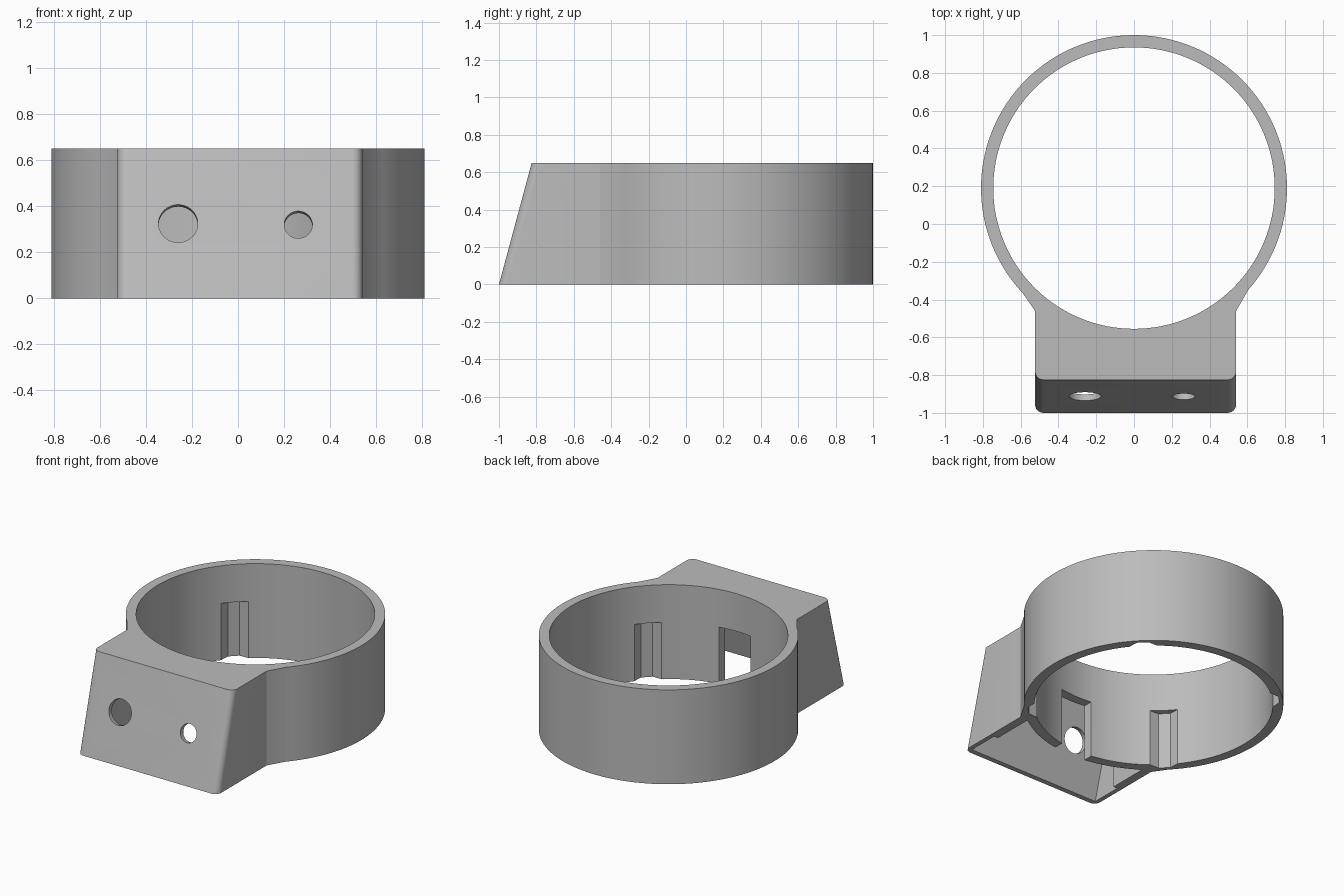
import bpy, bmesh, math
from mathutils import Vector, Matrix

if "Cube" in bpy.data.objects:
    bpy.data.objects.remove(bpy.data.objects["Cube"], do_unlink=True)

H = 0.65                       # overall height
CY = 0.19                      # ring centre in y
R_OUT, R_IN = 0.81, 0.745
LEFT, RIGHT = 0.541, -0.524    # bracket sides
SLOPE = 0.175 / H              # lean of the front plate
NOTCH_TOP = 0.39

grey = bpy.data.materials.new("plain grey")
grey.use_nodes = True
colour = (0.5, 0.5, 0.5, 1)
grey.diffuse_color = colour
grey.node_tree.nodes["Principled BSDF"].inputs["Base Color"].default_value = colour


def add_object(name, bm):
    bmesh.ops.recalc_face_normals(bm, faces=bm.faces)
    mesh = bpy.data.meshes.new(name)
    bm.to_mesh(mesh)
    bm.free()
    mesh.materials.append(grey)
    obj = bpy.data.objects.new(name, mesh)
    bpy.context.collection.objects.link(obj)
    return obj


def prism(name, outline, z0, z1, front=-9):
    """Extrude an outline upward; points ahead of `front` follow the slope."""
    bm = bmesh.new()
    rings = []
    for z in (z0, z1):
        rings.append([bm.verts.new((x, y + (SLOPE * z if y < front else 0), z))
                      for x, y in outline])
    low, high = rings
    bm.faces.new(low[::-1])
    bm.faces.new(high)
    n = len(outline)
    for i in range(n):
        j = (i + 1) % n
        bm.faces.new((low[i], low[j], high[j], high[i]))
    return add_object(name, bm)


def cylinder(name, radius, depth, matrix, segments):
    bm = bmesh.new()
    bmesh.ops.create_cone(bm, cap_ends=True, segments=segments, radius1=radius,
                          radius2=radius, depth=depth, matrix=matrix)
    return add_object(name, bm)


def combine(target, tool, operation):
    mod = target.modifiers.new(operation.lower(), "BOOLEAN")
    mod.operation = operation
    mod.solver = "EXACT"
    mod.object = tool
    bpy.context.view_layer.objects.active = target
    bpy.ops.object.modifier_apply(modifier=mod.name)
    bpy.data.objects.remove(tool, do_unlink=True)


def corner(cx, cy, radius, start):
    """Quarter circle of outline points."""
    return [(cx + radius * math.cos(math.radians(start + a)),
             cy + radius * math.sin(math.radians(start + a)))
            for a in range(0, 91, 15)]


# Bracket block with rounded front corners and flared joints to the ring
r = 0.045
outline = ([(-0.5, 0), (-0.6, -0.35), (RIGHT, -0.46)]
           + corner(RIGHT + r, r - 1, r, 180) + corner(LEFT - r, r - 1, r, 270)
           + [(LEFT, -0.46), (0.612, -0.337), (0.5, 0)])
body = prism("ring_bracket", outline, 0, H, front=-0.9)

# Hollow under the bracket, wider just behind the front plate
thin, thick, step = 0.03, 0.06, -0.75
hollow = prism("hollow_cutter", [
    (RIGHT + thick, -0.4), (RIGHT + thick, step), (RIGHT + thin, step),
    (RIGHT + thin, -0.965), (LEFT - thin, -0.965), (LEFT - thin, step),
    (LEFT - thick, step), (LEFT - thick, -0.4)], -0.05, 0.6, front=-0.9)
combine(body, hollow, "DIFFERENCE")

# Ring joined to the bracket, then bored through
centre = Matrix.Translation((0, CY, H / 2))
combine(body, cylinder("ring", R_OUT, H, centre, 128), "UNION")
combine(body, cylinder("bore_cutter", R_IN, H + 0.2, centre, 128), "DIFFERENCE")

# Four tapered grooves inside the ring, on the diagonals
for k in range(4):
    angle = math.radians(45 + 90 * k)
    out = Vector((math.cos(angle), math.sin(angle)))
    side = Vector((-out.y, out.x))
    points = [(R_IN - 0.045, 0.13), (R_IN + 0.04, 0.037),
              (R_IN + 0.04, -0.037), (R_IN - 0.045, -0.13)]
    shape = [tuple(out * d + side * w + Vector((0, CY))) for d, w in points]
    combine(body, prism("groove_cutter", shape, -0.05, NOTCH_TOP), "DIFFERENCE")

# Window from the ring into the hollow
window = [(-0.11, -0.45), (-0.11, -0.7), (0.13, -0.7), (0.13, -0.45)]
combine(body, prism("window_cutter", window, -0.05, NOTCH_TOP), "DIFFERENCE")

# Two round holes square to the sloping front plate
tilt = Matrix.Rotation(math.radians(90) - math.atan(SLOPE), 4, "X")
for x, z, radius in ((-0.26, 0.325, 0.085), (0.262, 0.32, 0.061)):
    place = Matrix.Translation((x, SLOPE * z - 1, z)) @ tilt
    combine(body, cylinder("hole_cutter", radius, 0.16, place, 48), "DIFFERENCE")

# Smooth curved walls, crisp edges
bpy.ops.object.select_all(action="DESELECT")
body.select_set(True)
bpy.context.view_layer.objects.active = body
bpy.ops.object.shade_smooth_by_angle(angle=math.radians(25))
